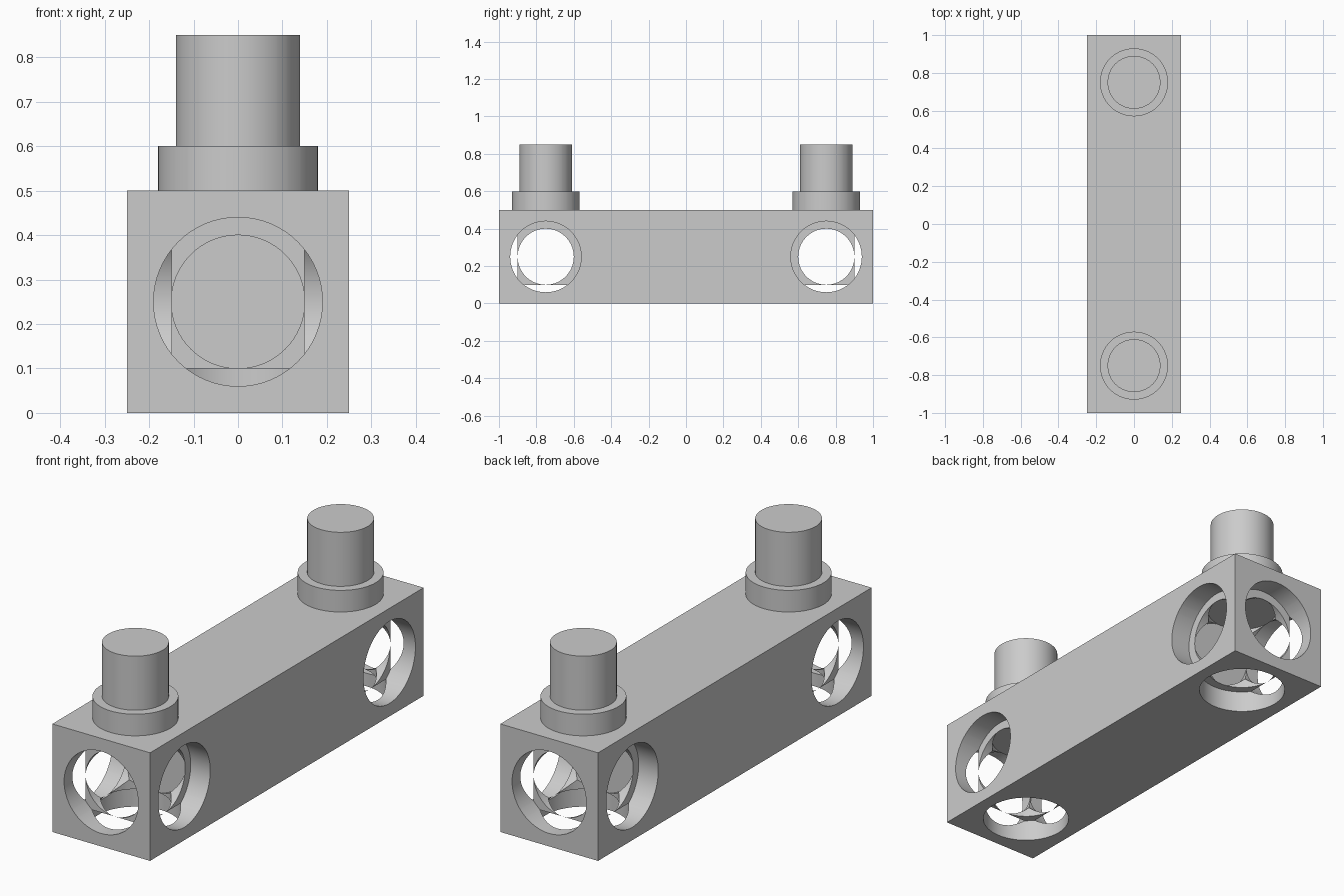
import bpy, bmesh, math
from mathutils import Vector

SIDES = 64
HALF, WIDE, BORE = 0.25, 0.19, 0.15   # bar half width, socket mouth and bore radii
OPEN = {(0, 1), (0, -1), (1, -1), (2, -1)}   # (axis, sign) of sides with a socket

cube = bpy.data.objects.get("Cube")
if cube:
    bpy.data.objects.remove(cube, do_unlink=True)

# Single grey finish
grey = bpy.data.materials.new("plain_grey")
grey.use_nodes = True
colour = (0.6, 0.6, 0.6, 1)
grey.diffuse_color = colour
grey.node_tree.nodes["Principled BSDF"].inputs["Base Color"].default_value = colour

# Even steps round the circle, plus the angles where neighbouring sockets meet
meet = math.acos(BORE / WIDE)
angles = [i * math.tau / SIDES for i in range(SIDES)]
angles += [(q * math.pi / 2 + s * meet) % math.tau for q in range(4) for s in (-1, 1)]
angles.sort()


def add_strip(bm, columns):
    """Faces between neighbouring columns of points, closed into a ring."""
    rows = [[bm.verts.new(p) for p in column] for column in columns]
    for left, right in zip(rows, rows[1:] + rows[:1]):
        for k in range(len(left) - 1):
            bm.faces.new((left[k], right[k], right[k + 1], left[k + 1]))


def add_object(name, bm):
    bmesh.ops.remove_doubles(bm, verts=bm.verts, dist=0.0001)
    bmesh.ops.recalc_face_normals(bm, faces=bm.faces)
    mesh = bpy.data.meshes.new(name)
    bm.to_mesh(mesh)
    bm.free()
    mesh.materials.append(grey)
    obj = bpy.data.objects.new(name, mesh)
    bpy.context.collection.objects.link(obj)
    bpy.ops.object.select_all(action='DESELECT')
    obj.select_set(True)
    bpy.context.view_layer.objects.active = obj
    bpy.ops.object.shade_smooth_by_angle(angle=math.radians(30))


def add_side(bm, centre, axis, sign):
    """One side of the end block: outer face, stepped socket and bore, mitred to the others."""
    a, b = (axis + 1) % 3, (axis + 2) % 3
    outer, inner = [], []
    for angle in angles:
        parts = ((a, math.cos(angle)), (b, math.sin(angle)))
        longest = max(abs(v) for _, v in parts)
        reach = max(abs(v) if (k, 1 if v > 0 else -1) in OPEN else 0 for k, v in parts)

        def point(radius, height):
            p = Vector(centre)
            p[axis] += sign * height
            for k, v in parts:
                p[k] += radius * v
            return p

        edge = point(HALF / longest, HALF)
        if (axis, sign) in OPEN:
            outer.append([edge, point(WIDE, HALF), point(WIDE, max(BORE, WIDE * reach))])
            ledge = min(WIDE, BORE / max(reach, 0.1))
        else:
            outer.append([edge, point(0, HALF)])
            ledge = 0
        inner.append([point(ledge, BORE), point(BORE, BORE), point(BORE, BORE * longest)])
    add_strip(bm, inner)
    if (axis, sign) != (1, 1):   # the inward side runs on into the bar
        add_strip(bm, outer)


# Bar: front end block, extended to the middle, then mirrored
bm = bmesh.new()
for axis in range(3):
    for sign in (-1, 1):
        add_side(bm, (0, -0.75, HALF), axis, sign)
bmesh.ops.remove_doubles(bm, verts=bm.verts, dist=0.0001)
rim = [e for e in bm.edges if all(abs(v.co.y + 0.5) < 0.001 for v in e.verts) and e.is_boundary]
grown = bmesh.ops.extrude_edge_only(bm, edges=rim)["geom"]
for v in grown:
    if isinstance(v, bmesh.types.BMVert):
        v.co.y = 0
bmesh.ops.mirror(bm, geom=bm.verts[:] + bm.edges[:] + bm.faces[:], axis='Y', merge_dist=0.0001)
add_object("bar", bm)

# Stepped peg on top of each end
profile = [(0, 0.5), (0.18, 0.5), (0.18, 0.6), (0.14, 0.6), (0.14, 0.85), (0, 0.85)]
for name, y in (("front_peg", -0.75), ("back_peg", 0.75)):
    bm = bmesh.new()
    add_strip(bm, [[(r * math.cos(t), y + r * math.sin(t), z) for r, z in profile] for t in angles])
    add_object(name, bm)
